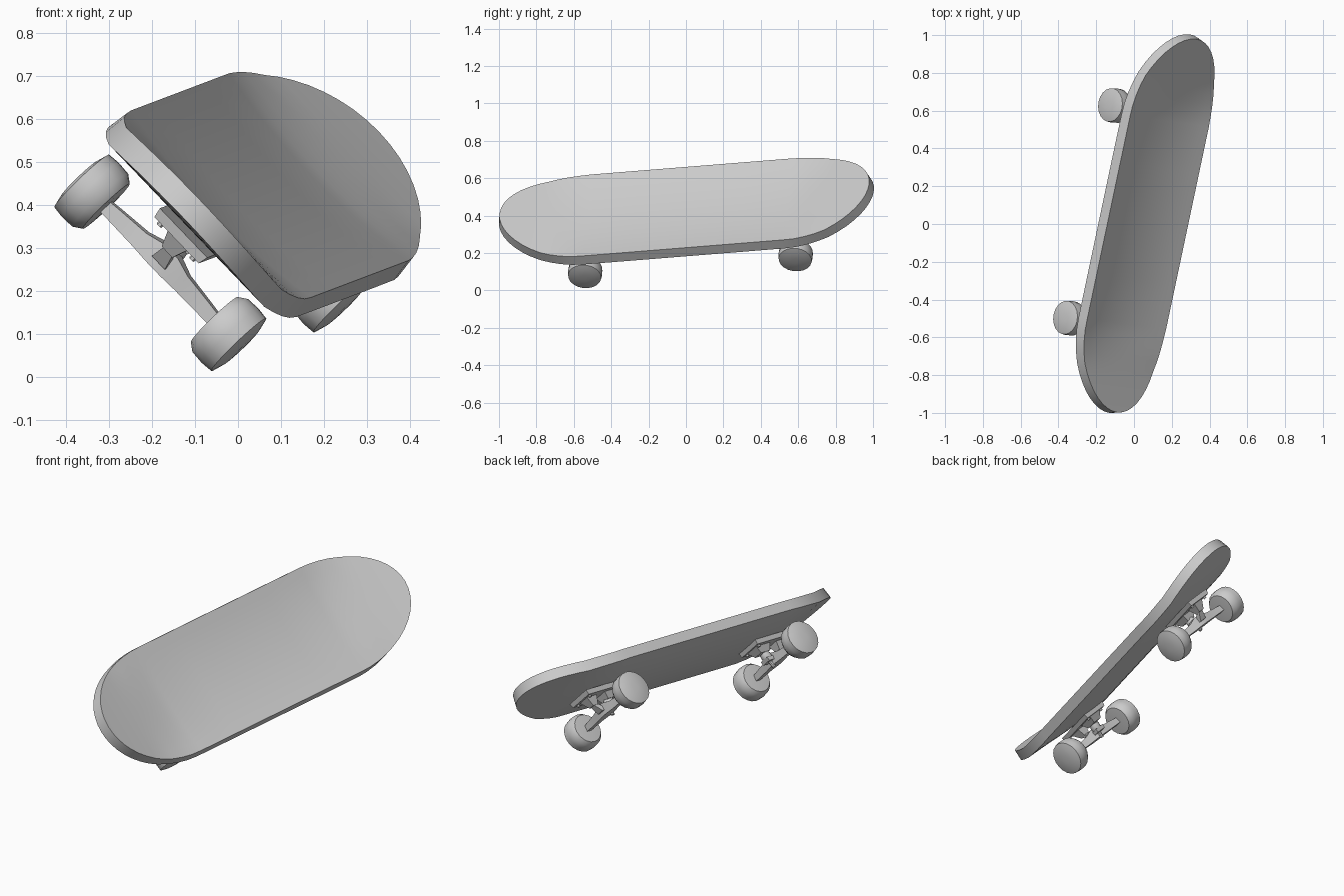
import bpy, bmesh, math
from mathutils import Matrix, Vector

if "Cube" in bpy.data.objects:
    bpy.data.objects.remove(bpy.data.objects["Cube"])

grey = bpy.data.materials.new("plain_grey")
grey.diffuse_color = (0.6, 0.6, 0.6, 1)
grey.use_nodes = True
grey.node_tree.nodes["Principled BSDF"].inputs["Base Color"].default_value = grey.diffuse_color

# Board frame: across, along and up directions of the tilted board
L = Vector((0.206, 0.975, 0.078)).normalized()
W = Vector((0.689, -0.087, -0.719))
W = (W - L * W.dot(L)).normalized()
N = W.cross(L)
BOARD = Matrix.Translation((-0.062, 0.044, 0.31)) @ Matrix((W, L, N)).transposed().to_4x4()


def finish(name, bm, matrix=Matrix(), angle=35):
    bmesh.ops.recalc_face_normals(bm, faces=bm.faces)
    me = bpy.data.meshes.new(name)
    bm.to_mesh(me)
    bm.free()
    me.materials.append(grey)
    ob = bpy.data.objects.new(name, me)
    bpy.context.collection.objects.link(ob)
    ob.matrix_world = BOARD @ matrix
    bpy.ops.object.select_all(action='DESELECT')
    ob.select_set(True)
    bpy.context.view_layer.objects.active = ob
    bpy.ops.object.shade_smooth_by_angle(angle=math.radians(angle))
    return ob


def loft(name, rings, matrix):
    """Skin a list of equal-length closed rings and cap both ends."""
    bm = bmesh.new()
    vs = [[bm.verts.new(p) for p in r] for r in rings]
    n = len(vs[0])
    for a, b in zip(vs, vs[1:]):
        for i in range(n):
            bm.faces.new((a[i], a[(i + 1) % n], b[(i + 1) % n], b[i]))
    bm.faces.new(vs[0])
    bm.faces.new(vs[-1])
    return finish(name, bm, matrix)


def turned(name, profile, start, direction, matrix, sides=20):
    """Round part from (distance, radius) pairs along a direction."""
    rot = Vector(direction).to_track_quat('Z', 'Y').to_matrix()
    rings = [[Vector(start) + rot @ Vector((r * math.cos(k * math.tau / sides),
              r * math.sin(k * math.tau / sides), d)) for k in range(sides)] for d, r in profile]
    return loft(name, rings, matrix)


def box_ring(hx, hy, z, y=0):
    return [(sx * hx, y + sy * hy, z) for sx, sy in ((-1, -1), (1, -1), (1, 1), (-1, 1))]


# Deck: straight middle with raised sides, rounded and upturned ends
HALF, TIP, START = 0.303, 1.013, 0.55


def deck_point(u, y):
    a = abs(y)
    e = max(0, (a - START) / (TIP - START))
    half = HALF * math.sqrt(max(0, 1 - e * e))
    kick = 0.093 * e ** 1.3
    hollow = 0.027 * min(1, max(0, (0.78 - a) / 0.23))
    return (u * half, y, 0.169 + kick + hollow * u * u)


ends = [START + (TIP - START) * math.sin(k / 12 * math.pi / 2) for k in range(13)]
stations = [-y for y in reversed(ends)] + [-0.3, 0, 0.3] + ends
bm = bmesh.new()
cols = 12
grid = [[bm.verts.new(deck_point(2 * c / cols - 1, y)) for c in range(cols + 1)] for y in stations]
for a, b in zip(grid, grid[1:]):
    for c in range(cols):
        bm.faces.new((a[c], a[c + 1], b[c + 1], b[c]))
bmesh.ops.remove_doubles(bm, verts=bm.verts, dist=0.0005)
bmesh.ops.recalc_face_normals(bm, faces=bm.faces)
if sum(f.normal.z for f in bm.faces) < 0:
    bmesh.ops.reverse_faces(bm, faces=bm.faces)
# Thickness: copy the sheet downwards along its normals and bridge the rim
bm.normal_update()
top = list(bm.verts)
rim = [e for e in bm.edges if e.is_boundary]
faces = list(bm.faces)
low = {v: bm.verts.new(v.co - v.normal * 0.057) for v in top}
for f in faces:
    bm.faces.new([low[v] for v in reversed(f.verts)])
for e in rim:
    a, b = e.verts
    bm.faces.new((a, b, low[b], low[a]))
finish("deck", bm)

# Trucks and wheels, the second pair turned to face the first
for end, side in (("front", -1), ("rear", 1)):
    M = Matrix.Translation((0, side * 0.577, 0)) @ Matrix.Rotation(0 if side > 0 else math.pi, 4, 'Z')

    # Base plate under the deck and its block
    loft(end + "_base_plate", [box_ring(0.075, 0.12, 0.09), box_ring(0.08, 0.125, 0.115)], M)
    loft(end + "_plate_block", [box_ring(0.028, 0.03, 0.055, -0.055),
                                box_ring(0.045, 0.05, 0.095, -0.06)], M)
    loft(end + "_pivot_block", [box_ring(0.018, 0.016, 0.045, 0.06),
                                box_ring(0.035, 0.035, 0.095, 0.07)], M)

    # Hanger: tapering arm that is deepest in the middle
    sections = ((-0.185, 0.014, 0.016), (-0.15, 0.016, 0.02), (-0.07, 0.02, 0.028),
                (-0.025, 0.03, 0.042), (0.025, 0.03, 0.042), (0.07, 0.02, 0.028),
                (0.15, 0.016, 0.02), (0.185, 0.014, 0.016))
    loft(end + "_hanger", [[(x, -h, -0.016), (x, h, -0.016), (x, h * 0.8, t), (x, -h * 0.8, t)]
                           for x, h, t in sections], M)
    # Arms from the hanger to the pivot and to the bushing
    loft(end + "_pivot_arm", [box_ring(0.022, 0.02, 0.005, 0.02), box_ring(0.012, 0.012, 0.06, 0.065)], M)
    loft(end + "_bushing_seat", [box_ring(0.03, 0.03, 0.005, -0.03),
                                 box_ring(0.03, 0.03, 0.025, -0.035)], M)
    turned(end + "_kingpin", [(0, 0.01), (0.1, 0.01)], (0, -0.025, -0.025), (0, -0.3, 1), M, 8)
    turned(end + "_bushing", [(0, 0.024), (0.02, 0.028), (0.04, 0.024)],
           (0, -0.035, 0.02), (0, -0.3, 1), M, 12)
    turned(end + "_axle", [(0, 0.01), (0.5, 0.01)], (-0.25, 0, 0), (1, 0, 0), M, 8)

    # Plate bolts
    for bx in (-0.055, 0.055):
        for by in (-0.1, 0.1):
            turned(end + "_bolt", [(0, 0.008), (0.015, 0.008)], (bx, by, 0.08), (0, 0, 1), M, 6)

    # Wheels with a slightly domed outer face
    for s in (-1, 1):
        turned(end + "_wheel", [(0, 0.045), (0.002, 0.076), (0.022, 0.09), (0.055, 0.092),
                                (0.084, 0.089), (0.092, 0.06), (0.095, 0.02)],
               (s * 0.181, 0, 0), (s, 0, 0), M, 20)
